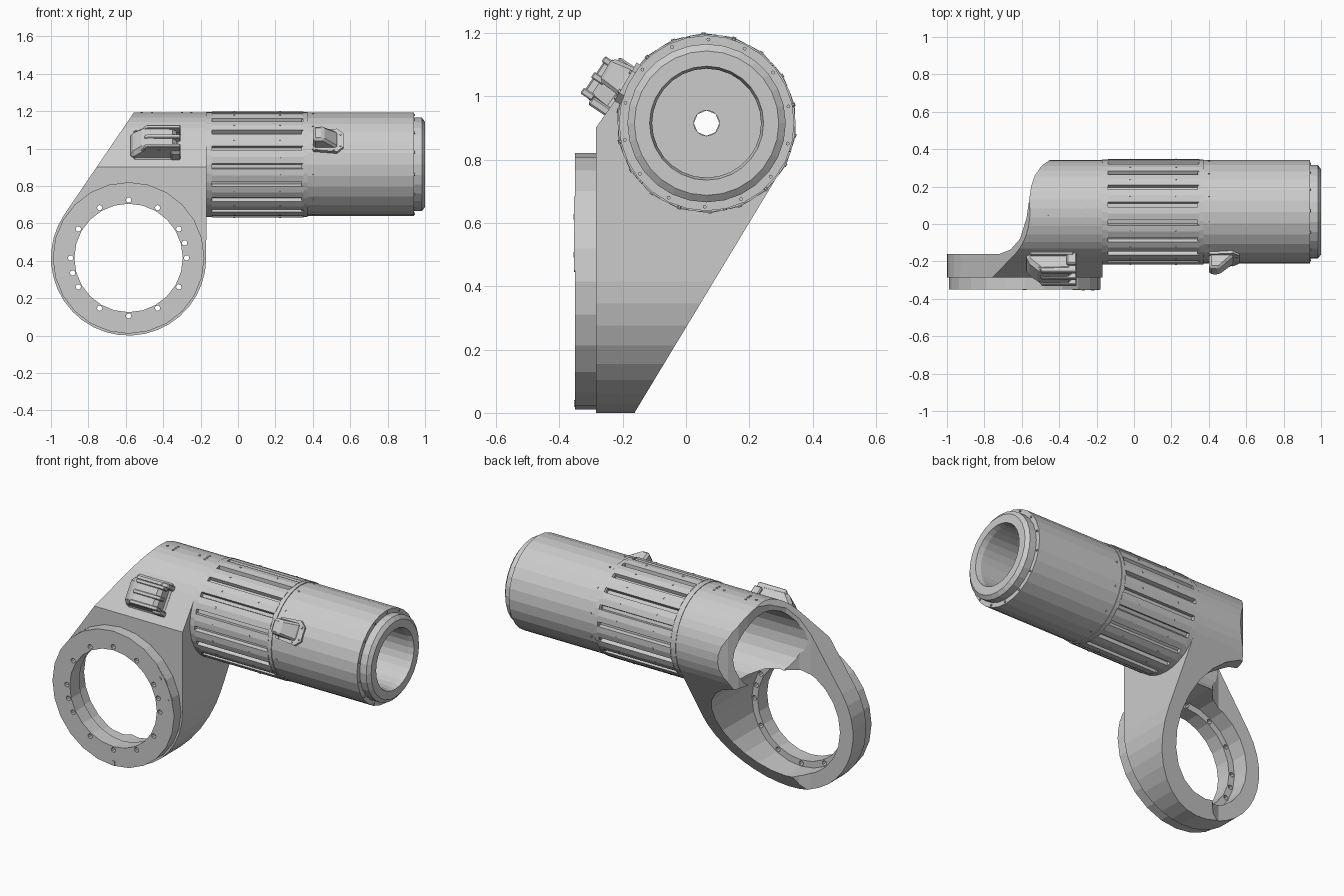
import bpy, bmesh
from math import sin, cos, pi, radians, atan2, acos, hypot, degrees
from mathutils import Matrix, Vector

if "Cube" in bpy.data.objects:
    bpy.data.objects.remove(bpy.data.objects["Cube"])

TY, TZ = 0.065, 0.915        # tube axis (runs along x)
RX, RZ = -0.585, 0.415       # ring axis (runs along y)


def finish(name, bm):
    bmesh.ops.recalc_face_normals(bm, faces=bm.faces)
    me = bpy.data.meshes.new(name)
    bm.to_mesh(me)
    bm.free()
    ob = bpy.data.objects.new(name, me)
    bpy.context.collection.objects.link(ob)
    return ob


def prism(name, pts, place, a, b):
    """Extrude a 2D outline from a to b; place(u, v, w) gives the 3D point."""
    bm = bmesh.new()
    lo = [bm.verts.new(place(u, v, a)) for u, v in pts]
    hi = [bm.verts.new(place(u, v, b)) for u, v in pts]
    bm.faces.new(lo)
    bm.faces.new(hi[::-1])
    n = len(pts)
    for i in range(n):
        j = (i + 1) % n
        bm.faces.new((lo[i], lo[j], hi[j], hi[i]))
    return finish(name, bm)


def lathe(name, prof, n, place):
    """Spin a closed (along, radius) profile; place(along, c, s) gives the point."""
    bm = bmesh.new()
    rings = []
    for k in range(n):
        t = 2 * pi * k / n
        rings.append([bm.verts.new(place(a, r * cos(t), r * sin(t))) for a, r in prof])
    m = len(prof)
    for k in range(n):
        p, q = rings[k], rings[(k + 1) % n]
        for i in range(m):
            j = (i + 1) % m
            bm.faces.new((p[i], p[j], q[j], q[i]))
    return finish(name, bm)


def pegs(name, spots, r, depth, sides=8):
    """Many small cylinders, each given as (centre, direction)."""
    bm = bmesh.new()
    for c, d in spots:
        m = Matrix.Translation(c) @ Vector(d).to_track_quat('Z', 'Y').to_matrix().to_4x4()
        bmesh.ops.create_cone(bm, cap_ends=True, segments=sides, radius1=r,
                              radius2=r, depth=depth, matrix=m)
    return finish(name, bm)


def boolean(ob, cutter, op):
    md = ob.modifiers.new(op, 'BOOLEAN')
    md.object, md.operation, md.solver = cutter, op, 'EXACT'
    dg = bpy.context.evaluated_depsgraph_get()
    me = bpy.data.meshes.new_from_object(ob.evaluated_get(dg))
    ob.modifiers.clear()
    ob.data = me
    bpy.data.objects.remove(cutter)


def arc(cx, cy, r, a0, a1, n):
    return [(cx + r * cos(radians(a0 + (a1 - a0) * i / n)),
             cy + r * sin(radians(a0 + (a1 - a0) * i / n))) for i in range(n + 1)]


def tangent(px, py, cx, cy, r, side):
    dx, dy = px - cx, py - cy
    return degrees(atan2(dy, dx) + side * acos(r / hypot(dx, dy)))


front = lambda u, v, w: (u, w, v)                  # outline in xz
side = lambda u, v, w: (w, u, v)                   # outline in yz
top = lambda u, v, w: (u, v, w)                    # outline in xy
around_tube = lambda a, c, s: (a, TY + c, TZ + s)
around_ring = lambda a, c, s: (RX + c, a, RZ + s)

# Elbow housing: front, side and top outlines intersected
a = tangent(-0.555, 1.195, RX, RZ, 0.415, 1)
body = prism("elbow_housing", [(-0.555, 1.195), (-0.168, 1.195)] +
             arc(RX, RZ, 0.415, 0, a - 360, 22), front, -0.6, 0.6)
a0 = tangent(-0.16, 0.0, TY, TZ, 0.278, 1)
a1 = tangent(-0.285, 0.9, TY, TZ, 0.278, -1)
boolean(body, prism("side_cut", [(-0.285, -0.05), (-0.18, -0.05), (-0.16, 0.005)] +
        arc(TY, TZ, 0.278, a0 if a0 < 0 else a0 - 360, a1 if a1 > 0 else a1 + 360, 18) +
        [(-0.285, 0.9)], side, -1.2, 0.2), 'INTERSECT')
boolean(body, prism("top_cut", [(-1.1, -0.4), (-1.1, -0.16), (-0.72, -0.16), (-0.66, -0.137),
        (-0.61, -0.08), (-0.575, 0.03), (-0.55, 0.2), (-0.53, 0.26), (-0.495, 0.31),
        (-0.44, 0.35), (0, 0.37), (0, -0.4)], top, -0.2, 1.5), 'INTERSECT')
# Hollow: ring cavity and tube bore
boolean(body, prism("ring_cavity", arc(RX, RZ, 0.328, 0, 345, 23), front, -0.8, 0.8), 'DIFFERENCE')
boolean(body, prism("tube_bore", arc(TY, TZ, 0.22, 0, 345, 23), side, -1.3, -0.2), 'DIFFERENCE')
boolean(body, prism("cable_hole", arc(TY, TZ, 0.04, 0, 315, 7), side, -0.4, 0.1), 'DIFFERENCE')

# Ring flange with bolt holes
flange = lathe("ring_flange", [(-0.35, 0.29), (-0.35, 0.405), (-0.26, 0.405), (-0.26, 0.29)],
               24, around_ring)
angles = [30 * i for i in range(12)] + [15, 195]
boolean(flange, pegs("flange_holes", [((RX + 0.31 * cos(radians(t)), -0.3,
        RZ + 0.31 * sin(radians(t))), (0, 1, 0)) for t in angles], 0.0145, 0.3), 'DIFFERENCE')
prism("flange_cover", arc(RX, RZ, 0.402, 5, 42, 4) + arc(RX, RZ, 0.345, 42, 5, 4),
      front, -0.353, -0.33)
pegs("flange_cover_bolts", [((RX + 0.375 * cos(radians(t)), -0.35, RZ + 0.375 * sin(radians(t))),
     (0, 1, 0)) for t in (13, 33)], 0.009, 0.012)
prism("flange_key", [(RX - .01, .018), (RX + .01, .018), (RX + .01, .04), (RX - .01, .04)],
      front, -0.353, -0.33)

# Ribbed motor section: 18 panels with slots between them
gear = []
for k in range(18):
    for da, r in ((-8, 0.258), (-7.2, 0.281), (0, 0.284), (7.2, 0.281), (8, 0.258)):
        t = radians(180 + 12 + 20 * k + da)
        gear.append((TY + r * cos(t), TZ + r * sin(t)))
ribs = prism("motor_ribs", gear, side, -0.14, 0.35)
boolean(ribs, prism("motor_cable_hole", arc(TY, TZ, 0.04, 0, 315, 7), side, -0.4, 0.6), 'DIFFERENCE')
for nm, x0, x1 in (("motor_ring_left", -0.172, -0.138), ("motor_ring_right", 0.348, 0.372)):
    lathe(nm, [(x0, 0.04), (x0, 0.281), (x1, 0.281), (x1, 0.04)], 36, around_tube)

# Output tube with stepped lip and deep bore
lathe("output_tube", [(0.34, 0.04), (0.34, 0.277), (0.94, 0.277), (0.94, 0.25), (0.983, 0.25),
      (1.0, 0.228), (1.0, 0.18), (0.97, 0.172), (0.38, 0.172), (0.38, 0.04)], 28, around_tube)


# Bolts round the tube
def radial(x, r, t):
    d = (0, cos(radians(t)), sin(radians(t)))
    return ((x, TY + r * d[1], TZ + r * d[2]), d)


pegs("end_bolts", [((0.941, TY + 0.264 * cos(2 * pi * (k + .45) / 14),
     TZ + 0.264 * sin(2 * pi * (k + .45) / 14)), (1, 0, 0)) for k in range(14)], 0.006, 0.01)
pegs("panel_bolts", [radial(x, 0.282, 192 + 20 * k) for k in range(0, 18)
     for x in (-0.02, 0.225)], 0.006, 0.008, 6)
pegs("seam_bolts", [radial(0.40, 0.277, 12 + 30 * k) for k in range(12)], 0.006, 0.008, 6)
pegs("housing_bolts", [radial(x, 0.277, t) for x in (-0.46, -0.25) for t in (85, 90, 95)] +
     [radial(x, 0.277, 90) for x in (-0.515, -0.30)], 0.007, 0.008, 6)


# Cable connectors: outlines of (x, height from the tube axis), tilted round the tube
def tilted(name, pts, t0, t1, tilt, bevel=0.0, taper=0.0):
    c, s = cos(radians(tilt)), sin(radians(tilt))
    mid = (t0 + t1) / 2

    def place(x, n, t):
        t = mid + (t - mid) * (1 - taper * max(0, n - 0.28))
        return (x, TY - n * c + t * s, TZ + n * s + t * c)
    ob = prism(name, pts, place, t0, t1)
    if bevel:
        md = ob.modifiers.new("bevel", 'BEVEL')
        md.width, md.segments, md.limit_method = bevel, 1, 'ANGLE'
    return ob


def box(x0, x1, n0, n1):
    return [(x0, n0), (x1, n0), (x1, n1), (x0, n1)]


# Large connector on the housing
tilted("plug_hood", [(-0.575, 0.24), (-0.575, 0.31), (-0.5, 0.378), (-0.33, 0.372),
       (-0.33, 0.24)], -0.155, 0.01, 34, 0.02, 1.5)
tilted("plug_base", box(-0.56, -0.32, 0.22, 0.29), -0.16, 0.03, 34, 0.01)
for i, t in enumerate((-0.145, -0.085, -0.025)):
    tilted("plug_ridge_%d" % i, [(-0.52, 0.34), (-0.49, 0.384), (-0.308, 0.384), (-0.308, 0.34)],
           t, t + 0.022, 34, 0.004)
for i, t in enumerate((-0.16, -0.01)):
    tilted("plug_lug_%d" % i, box(-0.36, -0.308, 0.25, 0.345), t, t + 0.03, 34, 0.006)

# Small connector on the output tube
pad_c, pad_s = cos(radians(30)), sin(radians(30))
pad = [(0.40, -0.075), (0.53, -0.085), (0.565, -0.055), (0.565, 0.025), (0.53, 0.055), (0.40, 0.045)]
prism("socket_pad", pad, lambda x, t, n: (x, TY - n * pad_c + t * pad_s,
      TZ + n * pad_s + t * pad_c), 0.24, 0.287)
tilted("socket_hood", [(0.402, 0.25), (0.402, 0.36), (0.455, 0.362), (0.535, 0.287), (0.535, 0.25)],
       -0.065, 0.04, 30, 0.012, 2.5)
pegs("socket_bolts", [((x, TY - 0.287 * pad_c + t * pad_s, TZ + 0.287 * pad_s + t * pad_c),
     (0, -pad_c, pad_s)) for x, t in ((0.548, -0.05), (0.548, 0.02), (0.42, -0.07), (0.51, -0.074))],
     0.007, 0.012, 6)
